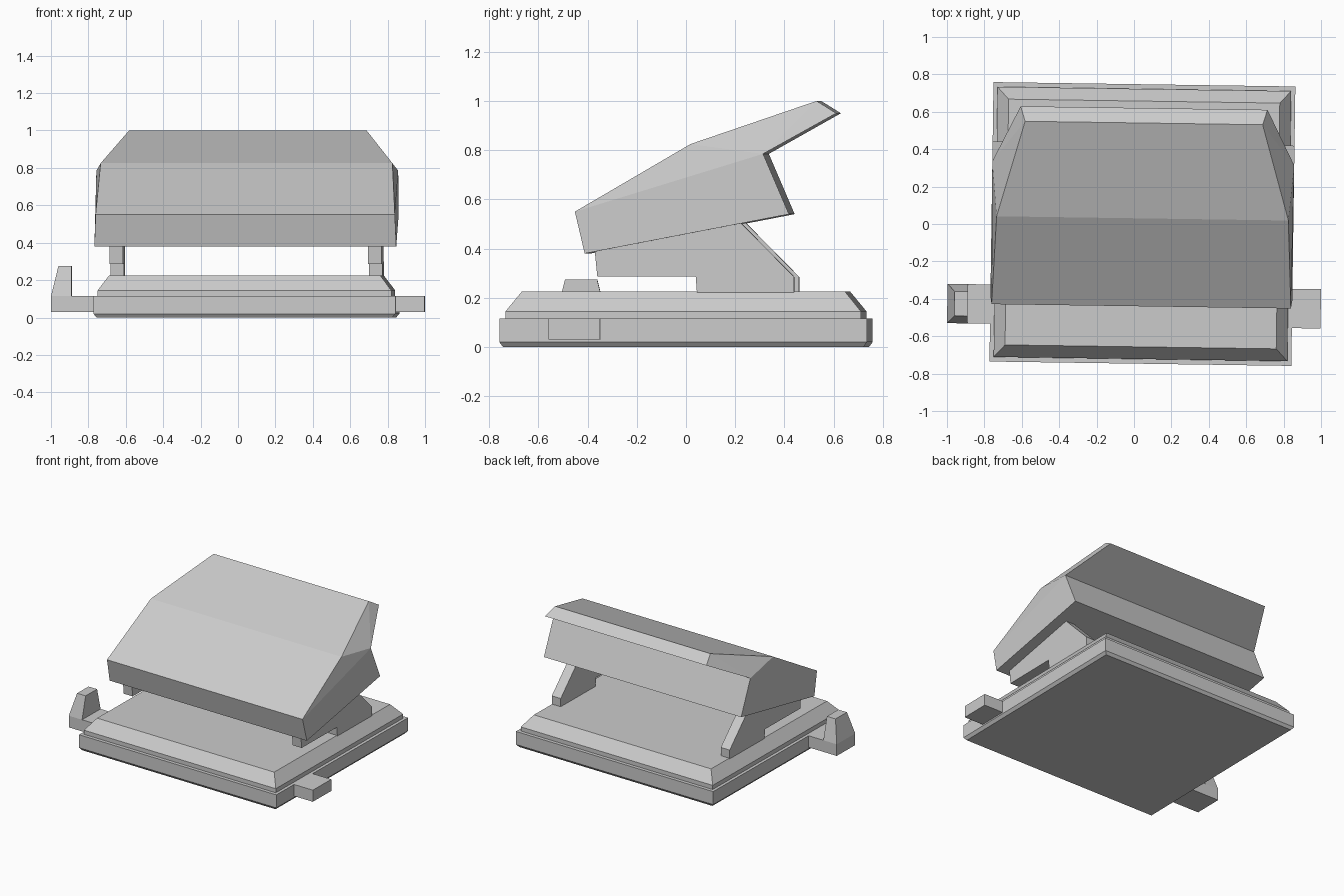
import bpy
from mathutils import Matrix

if "Cube" in bpy.data.objects:
    bpy.data.objects.remove(bpy.data.objects["Cube"])

# The whole model sits slightly turned about this centre
FRAME = Matrix.Translation((0.045, 0, 0)) @ Matrix.Rotation(-0.0145, 4, 'Z')


def make(name, verts, faces):
    mesh = bpy.data.meshes.new(name)
    mesh.from_pydata(verts, [], faces)
    mesh.transform(FRAME)
    obj = bpy.data.objects.new(name, mesh)
    bpy.context.collection.objects.link(obj)
    return obj


def loft(name, rings):
    """Stack of rectangles (x0, x1, y0, y1, z), capped at both ends."""
    verts, faces = [], [(3, 2, 1, 0)]
    for x0, x1, y0, y1, z in rings:
        verts += [(x0, y0, z), (x1, y0, z), (x1, y1, z), (x0, y1, z)]
    for r in range(len(rings) - 1):
        for i in range(4):
            j = (i + 1) % 4
            faces.append((4*r + i, 4*r + j, 4*r + 4 + j, 4*r + 4 + i))
    top = 4 * (len(rings) - 1)
    faces.append((top, top + 1, top + 2, top + 3))
    return make(name, verts, faces)


def across(name, profile, side_faces):
    """Span a yz profile of (y, z, left x, right x) and close the ends."""
    n = len(profile)
    verts = [(l, y, z) for y, z, l, r in profile] + [(r, y, z) for y, z, l, r in profile]
    faces = [(i, (i + 1) % n, (i + 1) % n + n, i + n) for i in range(n)]
    for f in side_faces:
        faces.append(tuple(reversed(f)))
        faces.append(tuple(i + n for i in f))
    return make(name, verts, faces)


def centred(hx, hy, z):
    return (-hx, hx, -hy, hy, z)


# Base plate with chamfered underside and a bevelled upper step
loft("base", [centred(0.79, 0.732, 0), centred(0.807, 0.747, 0.02),
              centred(0.807, 0.747, 0.115), centred(0.785, 0.722, 0.115),
              centred(0.785, 0.722, 0.145), centred(0.725, 0.657, 0.225)])

# Angled upper housing, notched at the back and narrowing to the rear lip
body = [(-0.44, 0.55, 0.80), (-0.40, 0.38, 0.807), (0.43, 0.54, 0.807),
        (0.325, 0.785, 0.807), (0.62, 0.95, 0.66), (0.54, 1.0, 0.635),
        (0.03, 0.825, 0.78)]
across("upper_housing", [(y, z, -h, h) for y, z, h in body],
       [(0, 1, 2, 3), (0, 3, 6), (6, 3, 5), (5, 3, 4)])

# Pair of support brackets
bracket = [(-0.36, 0.388), (-0.35, 0.287), (0.05, 0.287), (0.055, 0.22),
           (0.45, 0.22), (0.45, 0.285), (0.235, 0.503)]
for name, x0, x1 in (("left_bracket", -0.728, -0.655), ("right_bracket", 0.655, 0.728)):
    across(name, [(y, z, x0, x1) for y, z in bracket], [tuple(range(7))])

# Side tabs, the left one carrying a tapered post
Y0, Y1 = -0.545, -0.335
loft("right_tab", [(0.79, 0.96, Y0, Y1, 0.03), (0.79, 0.96, Y0, Y1, 0.115)])
loft("left_tab", [(-1.037, -0.79, Y0, Y1, 0.03), (-1.037, -0.79, Y0, Y1, 0.115)])
loft("left_post", [(-1.037, -0.928, Y0, Y1, 0.115), (-0.998, -0.928, -0.505, -0.375, 0.275)])
